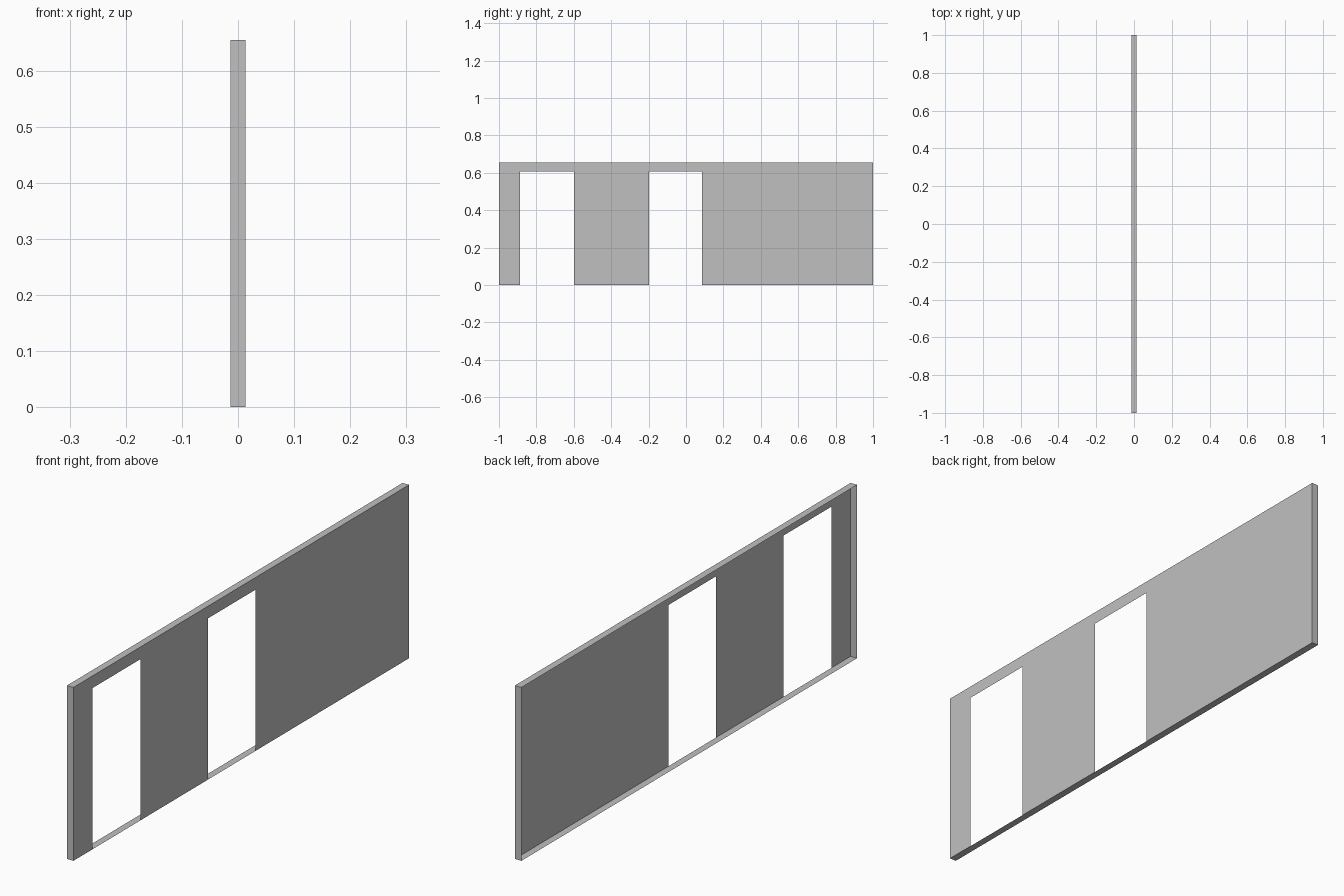
import bpy
import bmesh

cube = bpy.data.objects.get("Cube")
if cube:
    bpy.data.objects.remove(cube, do_unlink=True)

# Overall sizes: half thickness, half length, height
HALF_T, HALF_L, HEIGHT = 0.0135, 1.0, 0.654
DOOR_TOP = 0.608
DOORS = [(-0.887, -0.599), (-0.199, 0.086)]

# Plain grey wall material
grey = bpy.data.materials.new("wall_grey")
grey.use_nodes = True
colour = (0.527, 0.527, 0.527, 1.0)
grey.diffuse_color = colour
grey.node_tree.nodes["Principled BSDF"].inputs["Base Color"].default_value = colour


def add_sheet(name, polygons):
    """Make an object of thin faces from lists of corner points."""
    bm = bmesh.new()
    for corners in polygons:
        bm.faces.new([bm.verts.new(c) for c in corners])
    bmesh.ops.remove_doubles(bm, verts=bm.verts[:], dist=0.0001)
    mesh = bpy.data.meshes.new(name)
    bm.to_mesh(mesh)
    bm.free()
    mesh.materials.append(grey)
    obj = bpy.data.objects.new(name, mesh)
    bpy.context.collection.objects.link(obj)
    return obj


# Wall panel with two doorways notched into its lower edge
outline = [(-HALF_L, 0)]
for start, end in DOORS:
    outline += [(start, 0), (start, DOOR_TOP), (end, DOOR_TOP), (end, 0)]
outline += [(HALF_L, 0), (HALF_L, HEIGHT), (-HALF_L, HEIGHT)]
add_sheet("wall_panel", [[(HALF_T, y, z) for y, z in outline]])

# Rim around the panel: floor strip, two ends and top, open at the back
ring = [(-HALF_L, 0), (HALF_L, 0), (HALF_L, HEIGHT), (-HALF_L, HEIGHT)]
rim = []
for a, b in zip(ring, ring[1:] + ring[:1]):
    rim.append([(HALF_T, *a), (-HALF_T, *a), (-HALF_T, *b), (HALF_T, *b)])
add_sheet("wall_rim", rim)
